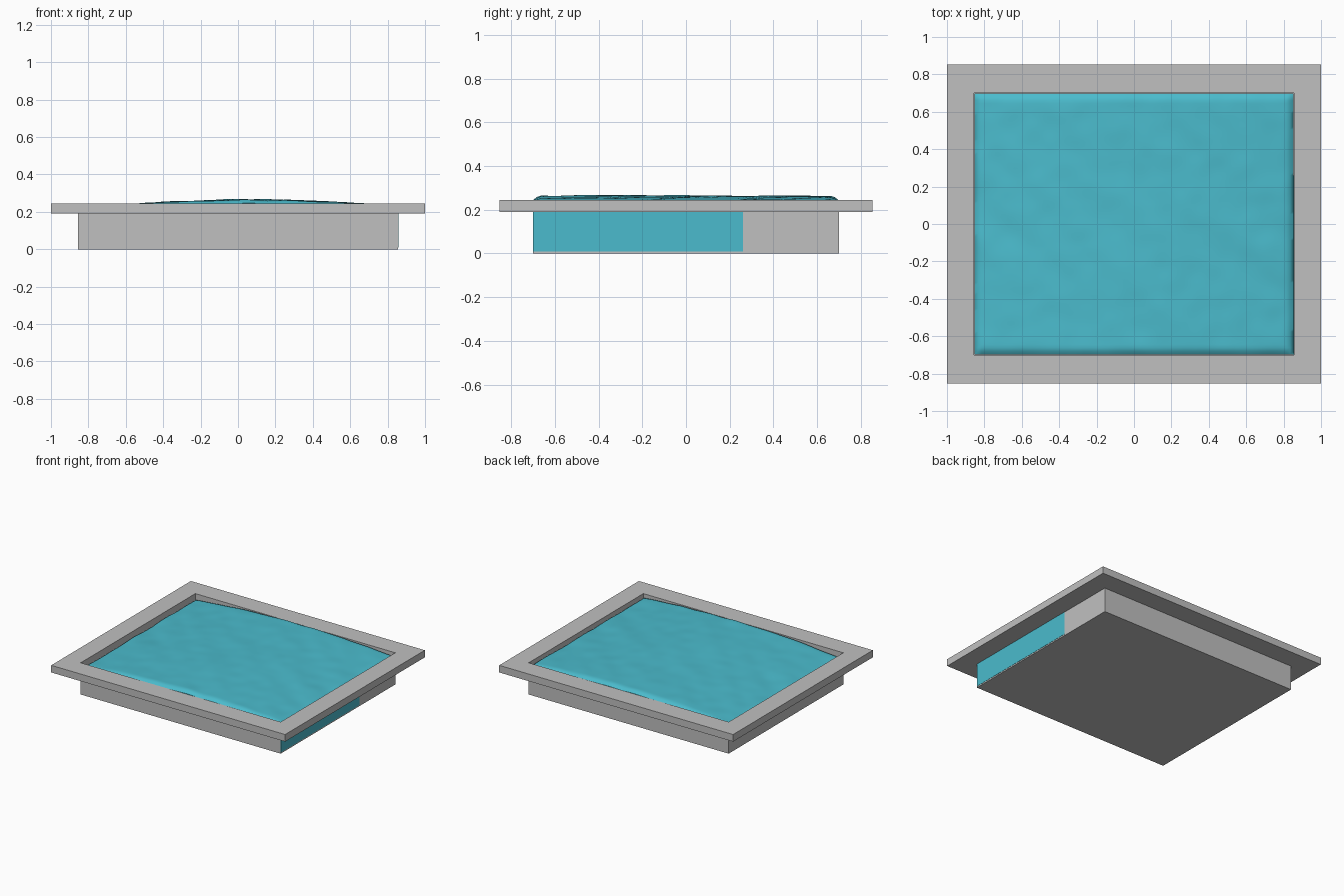
import bpy, bmesh, math
from mathutils import Vector, noise

if "Cube" in bpy.data.objects:
    bpy.data.objects.remove(bpy.data.objects["Cube"], do_unlink=True)

HX, HY = 0.855, 0.70          # half size of the basin
RX, RY = 1.0, 0.853           # half size of the rim
RIM_LOW, RIM_TOP = 0.19, 0.245


def material(name, rgb):
    mat = bpy.data.materials.new(name)
    mat.use_nodes = True
    mat.diffuse_color = (*rgb, 1)
    mat.node_tree.nodes["Principled BSDF"].inputs["Base Color"].default_value = (*rgb, 1)
    return mat


def make_object(name, bm, mat):
    bmesh.ops.recalc_face_normals(bm, faces=bm.faces)
    mesh = bpy.data.meshes.new(name)
    bm.to_mesh(mesh)
    bm.free()
    mesh.materials.append(mat)
    obj = bpy.data.objects.new(name, mesh)
    bpy.context.collection.objects.link(obj)
    return obj


def box(bm, low, high):
    verts = bmesh.ops.create_cube(bm, size=1)["verts"]
    low, high = Vector(low), Vector(high)
    for v in verts:
        v.co = (low + high) / 2 + v.co * (high - low)
    return verts


grey = material("stone grey", (0.53, 0.53, 0.53))
blue = material("water blue", (0.07, 0.50, 0.61))

# Basin: thin-walled open tray
bm = bmesh.new()
box(bm, (-HX, -HY, 0), (HX, HY, RIM_LOW))
bmesh.ops.delete(bm, geom=[f for f in bm.faces if f.normal.z > 0.5], context="FACES_ONLY")
make_object("basin", bm, grey)

# Rim: flat rectangular frame
bm = bmesh.new()
rings = [[bm.verts.new((sx * x, sy * y, z))
          for sx, sy in ((-1, -1), (1, -1), (1, 1), (-1, 1))]
         for x, y, z in ((RX, RY, RIM_LOW), (RX, RY, RIM_TOP),
                         (HX, HY, RIM_TOP), (HX, HY, RIM_LOW))]
for a, b in zip(rings, rings[1:] + rings[:1]):
    for i in range(4):
        j = (i + 1) % 4
        bm.faces.new((a[i], a[j], b[j], b[i]))
make_object("rim", bm, grey)


# Water: gently domed surface with diagonal ripples and a rounded border
def water_height(x, y):
    along, across = (x - y) * 0.7, (x + y) * 0.7
    ripple = noise.noise(Vector((along * 2.2, across * 7, 3.0))) * 0.006
    ripple += noise.noise(Vector((x * 9, y * 9, 8.0))) * 0.0025
    dome = 0.264 - 0.06 * (x - 0.07) ** 2
    edge = min(1, (HX - abs(x)) / 0.05, (HY - abs(y)) / 0.05)
    return dome + ripple - 0.022 * (1 - max(edge, 0)) ** 2.5


bm = bmesh.new()
bmesh.ops.create_grid(bm, x_segments=96, y_segments=80, size=1)
for v in bm.verts:
    x, y = v.co.x * (HX - 0.003), v.co.y * (HY - 0.003)
    v.co = (x, y, water_height(x, y))
border = [e for e in bm.edges if e.is_boundary]
skirt = bmesh.ops.extrude_edge_only(bm, edges=border)["geom"]
for v in skirt:
    if isinstance(v, bmesh.types.BMVert):
        v.co.z = 0.01
bmesh.ops.contextual_create(bm, geom=[e for e in skirt if isinstance(e, bmesh.types.BMEdge)
                                      and e.is_boundary])
water = make_object("water", bm, blue)
bpy.ops.object.select_all(action="DESELECT")
water.select_set(True)
bpy.context.view_layer.objects.active = water
bpy.ops.object.shade_smooth_by_angle(angle=math.radians(50))

# Side window: water showing through the left wall
bm = bmesh.new()
box(bm, (HX - 0.002, -HY, 0.01), (HX + 0.002, 0.26, RIM_LOW))
make_object("side_window", bm, blue)
